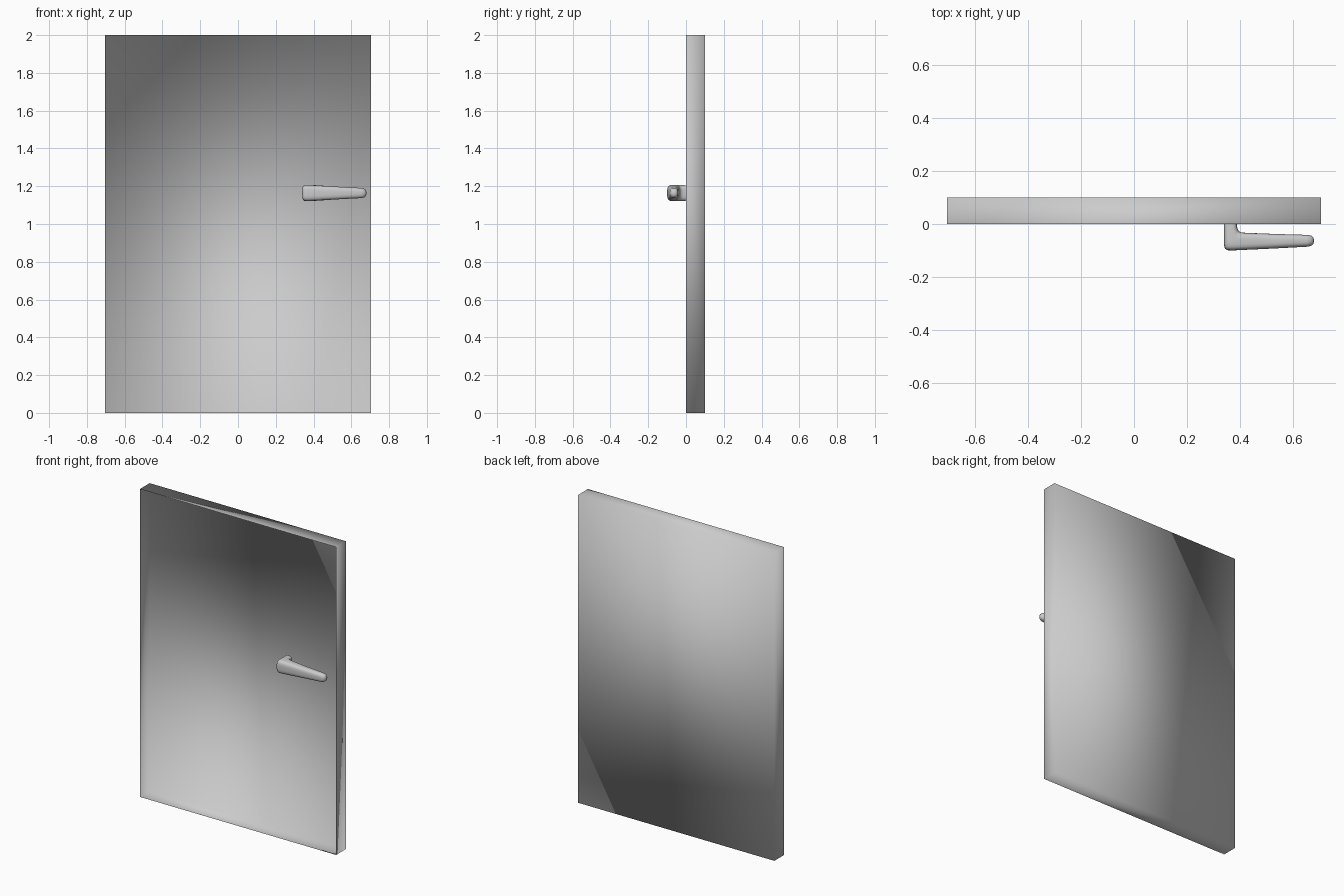
import bpy, bmesh
from math import sin, cos, pi, copysign

if "Cube" in bpy.data.objects:
    bpy.data.objects.remove(bpy.data.objects["Cube"])


def finish(bm, name):
    me = bpy.data.meshes.new(name)
    bm.to_mesh(me)
    bm.free()
    me.shade_smooth()
    ob = bpy.data.objects.new(name, me)
    bpy.context.collection.objects.link(ob)
    return ob


# Door panel: shallow tray, open at the front, softly shaded across its edges
bm = bmesh.new()
bmesh.ops.create_cube(bm, size=1)
for v in bm.verts:
    v.co.x *= 1.41
    v.co.y = v.co.y * 0.1 + 0.05
    v.co.z = v.co.z * 2 + 1
front = [f for f in bm.faces if f.calc_center_median().y < 0.01]
bmesh.ops.delete(bm, geom=front, context='FACES_ONLY')
finish(bm, "door_panel")

# Lever handle: rounded-rectangle rings lofted from the door, round the elbow, to the tip
# each ring: outer x, outer y, inner x, inner y, half height, corner exponent
rings = [
    (.340, .000, .388, .000, .041, .55),
    (.340, -.040, .390, -.014, .042, .55),
    (.340, -.080, .394, -.024, .043, .55),
    (.343, -.093, .399, -.029, .043, .55),
    (.351, -.099, .408, -.032, .043, .55),
    (.370, -.100, .420, -.033, .042, .55),
    (.520, -.093, .520, -.037, .034, .65),
    (.652, -.086, .652, -.041, .027, .75),
    (.668, -.083, .668, -.043, .023, .8),
    (.676, -.077, .676, -.049, .016, .85),
    (.679, -.069, .679, -.057, .008, .9),
]
N, Z = 24, 1.164


def soft(t, e):
    return copysign(abs(t) ** e, t)


bm = bmesh.new()
loops = []
for ox, oy, ix, iy, h, e in rings:
    loop = []
    for k in range(N):
        a = 2 * pi * (k + 0.5) / N
        u, w = 0.5 + 0.5 * soft(cos(a), e), soft(sin(a), e)
        loop.append(bm.verts.new((ox + (ix - ox) * u, oy + (iy - oy) * u, Z + h * w)))
    loops.append(loop)
for a, b in zip(loops, loops[1:]):
    for k in range(N):
        j = (k + 1) % N
        bm.faces.new((a[k], a[j], b[j], b[k]))
bm.faces.new(loops[-1])
bmesh.ops.recalc_face_normals(bm, faces=bm.faces)
finish(bm, "lever_handle")
